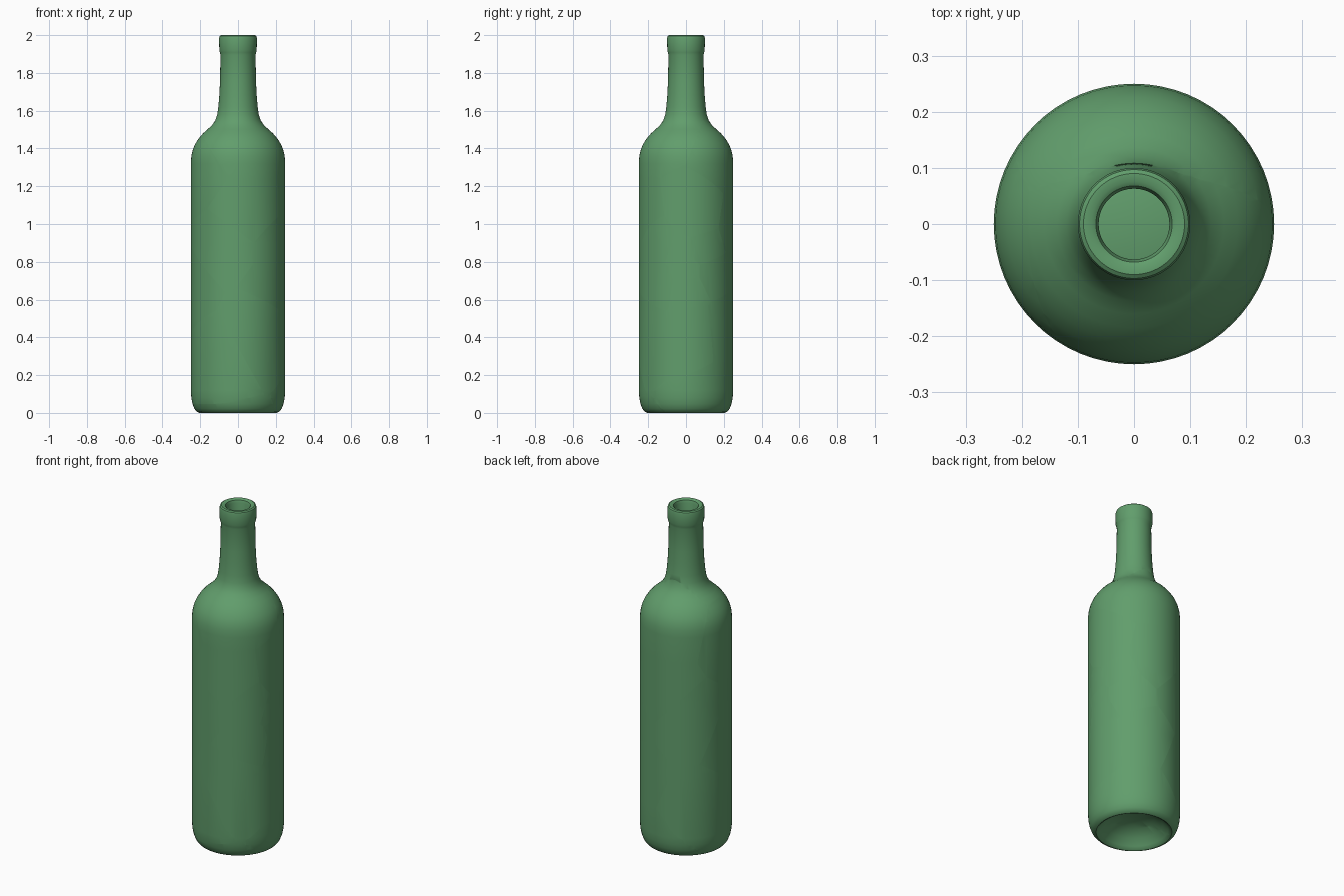
import bpy, bmesh, math
from mathutils import Vector

if "Cube" in bpy.data.objects:
    bpy.data.objects.remove(bpy.data.objects["Cube"])

# Bottle section (radius, height): punt, outside wall, lip, inside wall, inner floor
profile = [(0, .10), (.06, .096), (.11, .082), (.155, .052), (.185, .018), (.197, .003),
           (.205, 0), (.218, .006), (.231, .022), (.241, .048), (.247, .08), (.25, .12),
           (.25, .5), (.25, .9), (.25, 1.32), (.247, 1.36), (.239, 1.395), (.226, 1.425),
           (.208, 1.453), (.185, 1.48), (.16, 1.502), (.137, 1.524), (.12, 1.549), (.11, 1.58),
           (.104, 1.62), (.099, 1.68), (.095, 1.76), (.093, 1.895), (.096, 1.908), (.099, 1.92),
           (.10, 1.985), (.097, 1.995), (.09, 2), (.076, 2), (.068, 1.995), (.063, 1.98),
           (.063, 1.75), (.068, 1.64), (.078, 1.57), (.10, 1.52), (.15, 1.475), (.19, 1.43),
           (.213, 1.38), (.22, 1.32), (.22, .9), (.22, .5), (.22, .13), (.21, .09), (.19, .07),
           (.155, .09), (.11, .115), (.06, .127), (0, .13)]

# Shard centres, clustered around the impact on the right side
seeds = [Vector(s) for s in [
    (.06, -.11, 1.48), (.06, .19, 1.36), (.06, -.11, 1.0), (-.32, -.11, 1.26),
    (-.03, -.12, .88), (.22, -.15, .88), (.22, -.15, .70), (.12, -.20, .45),
    (-.15, -.20, .30), (-.26, -.05, .65), (-.05, -.10, -.17), (.25, .05, 1.03),
    (.25, -.03, .84), (.25, .00, .75), (.25, .01, .67), (.22, .14, .74),
    (.24, .10, .86), (.24, .03, .45), (.14, .20, .47), (.10, .16, .08),
    (.05, .24, .97), (-.15, .20, .78), (-.18, .15, .33)]]

glass = bpy.data.materials.new("green_glass")
glass.diffuse_color = (.12, .34, .15, 1)
glass.use_nodes = True
glass.node_tree.nodes["Principled BSDF"].inputs["Base Color"].default_value = glass.diffuse_color

# Whole hollow bottle, turned around z
bottle = bmesh.new()
verts = [bottle.verts.new((r, 0, z)) for r, z in profile]
edges = [bottle.edges.new(p) for p in zip(verts, verts[1:])]
bmesh.ops.spin(bottle, geom=verts + edges, cent=(0, 0, 0), axis=(0, 0, 1),
               angle=2 * math.pi, steps=64)
bmesh.ops.remove_doubles(bottle, verts=bottle.verts[:], dist=1e-5)
bmesh.ops.recalc_face_normals(bottle, faces=bottle.faces[:])


def cut(bm, point, normal):
    """Keep the part behind the plane and cap the broken glass edge."""
    res = bmesh.ops.bisect_plane(bm, geom=bm.verts[:] + bm.edges[:] + bm.faces[:], dist=1e-6,
                                 plane_co=point, plane_no=normal, clear_outer=True)
    rim = [e for e in res["geom_cut"]
           if isinstance(e, bmesh.types.BMEdge) and e.is_valid and e.is_boundary]
    if not rim:
        return
    fill = bmesh.ops.triangle_fill(bm, edges=rim, use_beauty=True, normal=normal)
    for f in fill["geom"]:
        if isinstance(f, bmesh.types.BMFace):
            f.normal_update()
            if f.normal.dot(normal) < 0:
                f.normal_flip()


# Each shard is the bottle cut halfway towards every other shard centre
for i, s in enumerate(seeds):
    bm = bottle.copy()
    for o in sorted(seeds, key=lambda v: (v - s).length)[1:]:
        cut(bm, (s + o) / 2, (o - s).normalized())
        if not bm.faces:
            break
    if bm.faces:
        bm.normal_update()
        for f in bm.faces:
            f.smooth = True
        for e in bm.edges:
            e.smooth = e.calc_face_angle(0) < .6
        name = f"bottle_shard_{i + 1:02d}"
        mesh = bpy.data.meshes.new(name)
        bm.to_mesh(mesh)
        mesh.materials.append(glass)
        bpy.context.collection.objects.link(bpy.data.objects.new(name, mesh))
    bm.free()
bottle.free()
